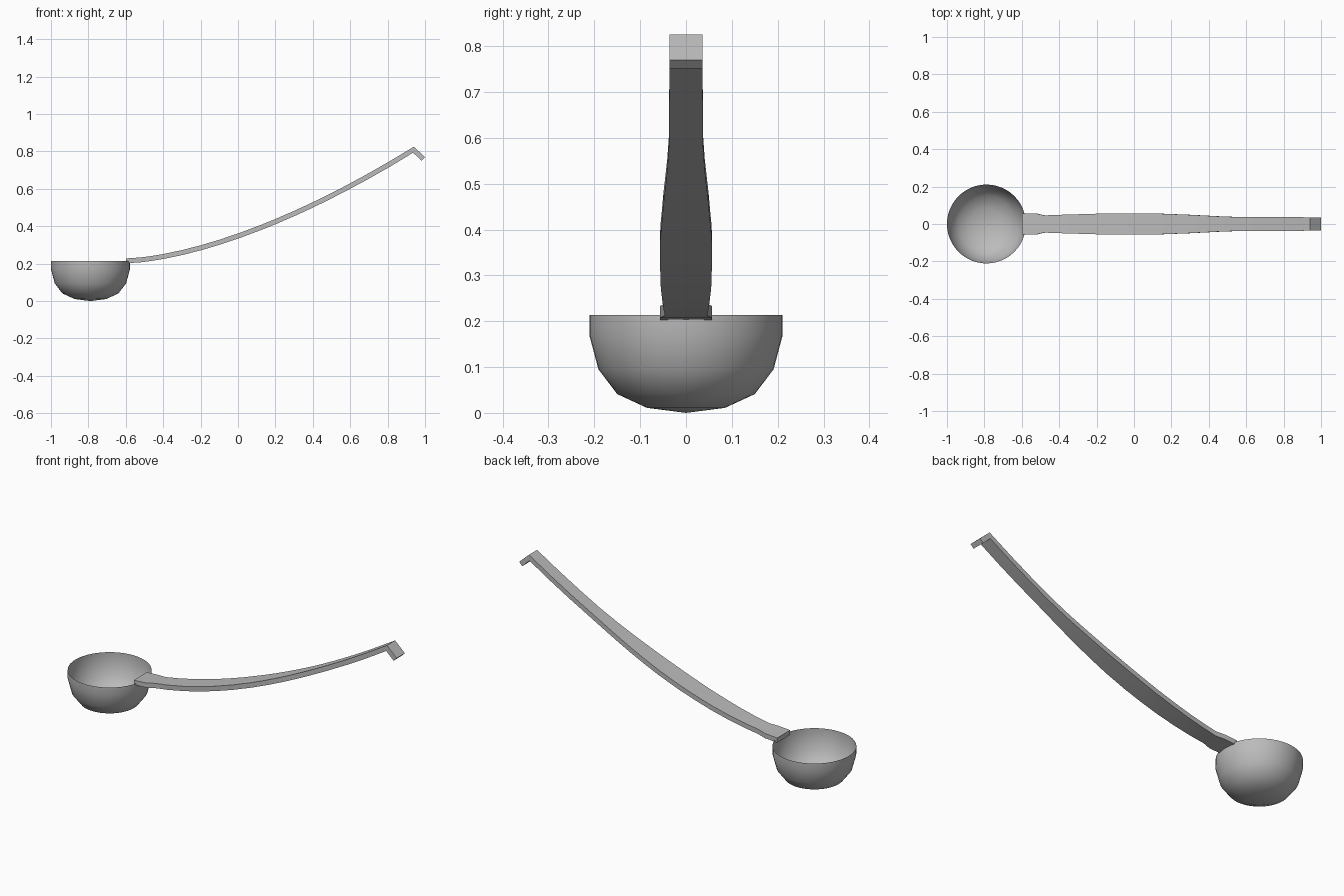
import bpy, bmesh, math
from mathutils import Vector

cube = bpy.data.objects.get("Cube")
if cube:
    bpy.data.objects.remove(cube, do_unlink=True)

steel = bpy.data.materials.new("grey steel")
steel.use_nodes = True
grey = (0.5, 0.5, 0.5, 1)
steel.diffuse_color = grey
steel.node_tree.nodes["Principled BSDF"].inputs["Base Color"].default_value = grey


def finish(bm, name, angle):
    bmesh.ops.recalc_face_normals(bm, faces=bm.faces)
    mesh = bpy.data.meshes.new(name)
    bm.to_mesh(mesh)
    bm.free()
    mesh.materials.append(steel)
    ob = bpy.data.objects.new(name, mesh)
    bpy.context.collection.objects.link(ob)
    bpy.ops.object.select_all(action='DESELECT')
    ob.select_set(True)
    bpy.context.view_layer.objects.active = ob
    bpy.ops.object.shade_smooth_by_angle(angle=math.radians(angle))
    return ob


# Bowl: thin open shell, spun from a faceted profile
bowl_x = -0.789
profile = [(0, 0), (0.085, 0.011), (0.15, 0.041), (0.191, 0.095),
           (0.211, 0.17), (0.211, 0.213)]
bm = bmesh.new()
verts = [bm.verts.new((bowl_x + r, 0, z)) for r, z in profile]
edges = [bm.edges.new(pair) for pair in zip(verts, verts[1:])]
bmesh.ops.spin(bm, geom=verts + edges, cent=(bowl_x, 0, 0), axis=(0, 0, 1),
               angle=math.tau, steps=48, use_duplicate=False)
bmesh.ops.remove_doubles(bm, verts=bm.verts, dist=0.0005)
finish(bm, "bowl", 60)

# Handle: half-widths along its length, interpolated between stations
widths = [(-0.6, 0.057), (-0.525, 0.057), (-0.48, 0.046), (-0.4, 0.049),
          (-0.2, 0.055), (0, 0.057), (0.12, 0.056), (0.3, 0.049),
          (0.45, 0.041), (0.56, 0.037), (0.94, 0.036)]
start, thick = -0.6, 0.026


def half_width(x):
    for (a, wa), (b, wb) in zip(widths, widths[1:]):
        if x <= b:
            return wa + (wb - wa) * (x - a) / (b - a)
    return widths[-1][1]


def top_height(x):
    return 0.228 + 0.597 * ((x - start) / 1.54) ** 1.59


# Each section is top point, bottom point and half-width
xs = sorted({w[0] for w in widths} | {-0.3, -0.1, 0.2, 0.38, 0.68, 0.8})
sections = []
for x in xs[:-1]:
    slope = (top_height(x + 0.01) - top_height(x)) / 0.01
    down = Vector((slope, -1)).normalized() * thick if x > start else Vector((0, -thick))
    top = Vector((x, top_height(x)))
    sections.append((top, top + down, half_width(x)))

# Hook: mitred corner, then a short lip turned down
sections.append((Vector((0.94, 0.825)), Vector((0.936, 0.793)), 0.036))
sections.append((Vector((1.0, 0.77)), Vector((0.981, 0.751)), 0.036))

bm = bmesh.new()
rings = []
for top, low, w in sections:
    corners = [(top, -w), (top, w), (low, w), (low, -w)]
    rings.append([bm.verts.new((p.x, y, p.y)) for p, y in corners])
for a, b in zip(rings, rings[1:]):
    for i in range(4):
        j = (i + 1) % 4
        bm.faces.new((a[i], a[j], b[j], b[i]))
bm.faces.new(rings[0])
bm.faces.new(rings[-1])
finish(bm, "handle", 30)
